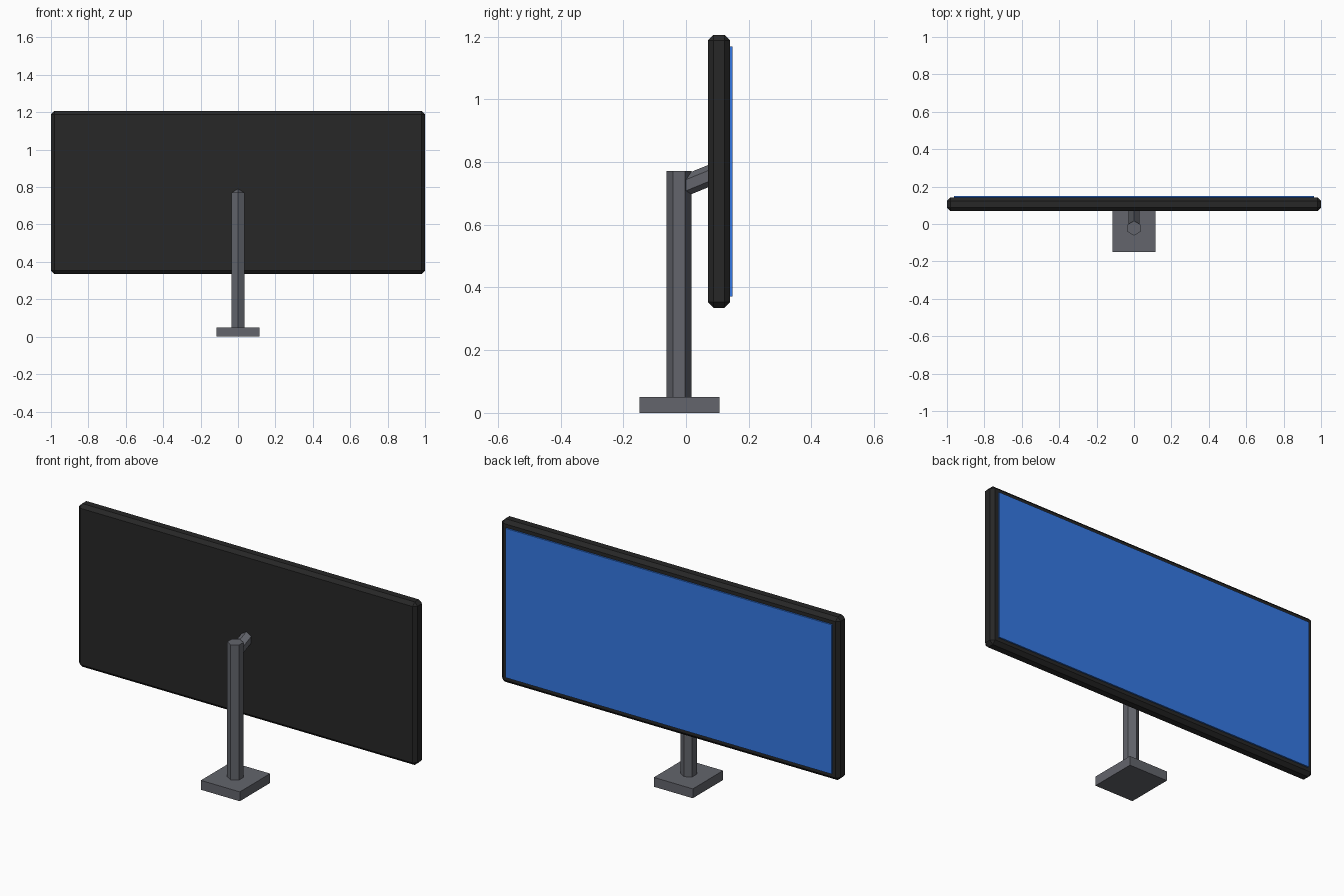
import bpy, bmesh, math
from mathutils import Vector

if "Cube" in bpy.data.objects:
    bpy.data.objects.remove(bpy.data.objects["Cube"])


def material(name, rgb):
    m = bpy.data.materials.new(name)
    m.diffuse_color = (*rgb, 1)
    m.use_nodes = True
    m.node_tree.nodes["Principled BSDF"].inputs["Base Color"].default_value = m.diffuse_color
    return m


grey = material("stand_grey", (0.125, 0.13, 0.15))
black = material("casing_black", (0.02, 0.02, 0.02))
blue = material("screen_blue", (0.035, 0.19, 0.78))


def finish(name, bm, mat):
    mesh = bpy.data.meshes.new(name)
    bm.to_mesh(mesh)
    bm.free()
    mesh.materials.append(mat)
    ob = bpy.data.objects.new(name, mesh)
    bpy.context.collection.objects.link(ob)
    return ob


def box(name, lo, hi, mat, bevel=0):
    bm = bmesh.new()
    bmesh.ops.create_cube(bm, size=1)
    for v in bm.verts:
        v.co = Vector([(a + b) / 2 + c * (b - a) for a, b, c in zip(lo, hi, v.co)])
    if bevel:
        bmesh.ops.bevel(bm, geom=bm.edges[:], offset=bevel, segments=1,
                        profile=0.5, affect='EDGES')
    return finish(name, bm, mat)


def hex_rod(name, start, end, radius, mat):
    # Hexagonal rod in the yz plane, with corners on its local y axis
    start, end = Vector(start), Vector(end)
    axis = (end - start).normalized()
    side = Vector((1, 0, 0))
    up = axis.cross(side)
    bm = bmesh.new()
    rings = []
    for p in (start, end):
        rings.append([bm.verts.new(p + radius * (up * math.cos(a) + side * math.sin(a)))
                      for a in (i * math.pi / 3 for i in range(6))])
    bm.faces.new(rings[0])
    bm.faces.new(rings[1])
    for i in range(6):
        j = (i + 1) % 6
        bm.faces.new((rings[0][i], rings[0][j], rings[1][j], rings[1][i]))
    bmesh.ops.recalc_face_normals(bm, faces=bm.faces[:])
    return finish(name, bm, mat)


# Stand
box("base", (-0.115, -0.149, 0), (0.115, 0.107, 0.05), grey)
hex_rod("post", (0, -0.0225, 0.04), (0, -0.0225, 0.771), 0.0393, grey)
hex_rod("arm", (0, -0.008, 0.723), (0, 0.09, 0.763), 0.033, grey)

# Monitor
box("casing", (-1, 0.07, 0.335), (1, 0.141, 1.206), black, bevel=0.018)
box("screen", (-0.963, 0.13, 0.372), (0.963, 0.149, 1.169), blue)
